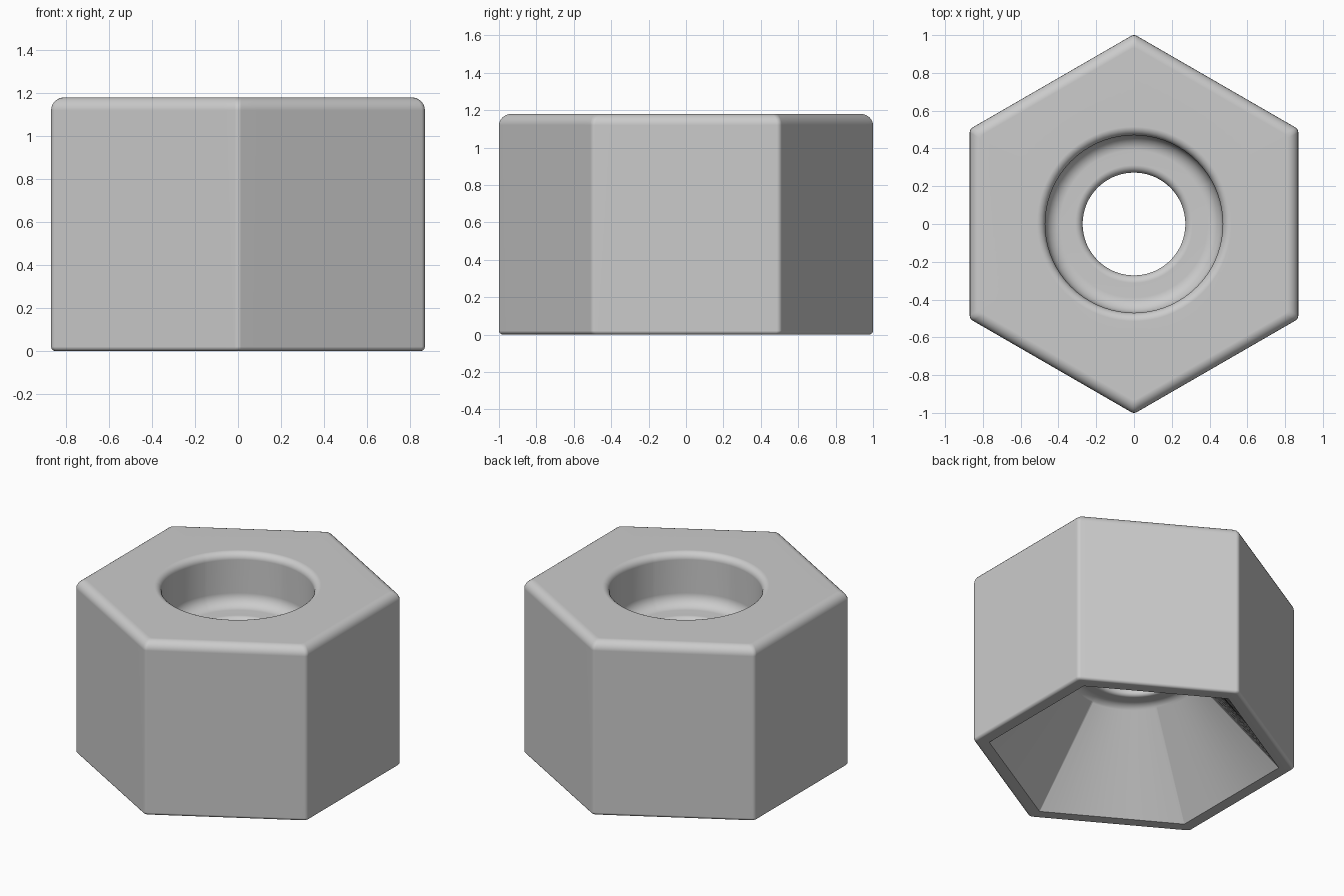
import bpy, bmesh
from math import sin, cos, radians, hypot

cube = bpy.data.objects.get("Cube")
if cube:
    bpy.data.objects.remove(cube, do_unlink=True)

HEIGHT = 1.18
APOTHEM = 0.87
FLAT_STEPS = 12


def hex_outline(apothem, rounding):
    """Hexagon with small rounded corners, one corner on the y axis."""
    pts = []
    reach = (apothem - rounding) / cos(radians(30))
    for k in range(6):
        corner = radians(30 + 60 * k)
        cx, cy = reach * cos(corner), reach * sin(corner)
        for turn in (-30, -15, 0, 15, 30):
            a = corner + radians(turn)
            pts.append((cx + rounding * cos(a), cy + rounding * sin(a)))
        # points along the flat to the next corner
        half = reach * sin(radians(30))
        mid = corner + radians(30)
        for i in range(1, FLAT_STEPS):
            s = half * (2 * i / FLAT_STEPS - 1)
            pts.append((apothem * cos(mid) - s * sin(mid),
                        apothem * sin(mid) + s * cos(mid)))
    return pts


OUTER = hex_outline(APOTHEM, 0.03)


def circle_outline(radius):
    """Circle whose points line up with those of the hexagon."""
    return [(x * radius / hypot(x, y), y * radius / hypot(x, y)) for x, y in OUTER]


def fillet(cx, cz, r, start, end, steps=6):
    """Round in the (radius, height) plane."""
    angles = [radians(start + (end - start) * i / steps) for i in range(steps + 1)]
    return [(cx + r * cos(a), cz + r * sin(a)) for a in angles]


# outer skin: bottom round, side, top round
skin = fillet(APOTHEM - 0.02, 0.02, 0.02, -90, 0, 4)
skin += fillet(APOTHEM - 0.06, HEIGHT - 0.06, 0.06, 0, 90)
# bore: rim round, pocket wall, floor round, through hole
bore = fillet(0.515, HEIGHT - 0.045, 0.045, 90, 180)
bore += fillet(0.39, 0.91, 0.08, 0, -90)
bore += fillet(0.312, 0.79, 0.04, 90, 180)
# lower hole edge, narrow ceiling and its round into the flare
bore += fillet(0.297, 0.605, 0.025, 180, 270, 4)
bore += fillet(0.345, 0.51, 0.07, 90, 35, 5)

rings = [(hex_outline(r, 0.03), z) for r, z in skin]
rings += [(circle_outline(r), z) for r, z in bore]
# the underside flares out from the round hole to a sharp hexagon
rings.append((hex_outline(0.784, 0.004), 0.0))

bm = bmesh.new()
loops = [[bm.verts.new((x, y, z)) for x, y in pts] for pts, z in rings]
for i, lower in enumerate(loops):
    upper = loops[(i + 1) % len(loops)]
    for j in range(len(lower)):
        n = (j + 1) % len(lower)
        bm.faces.new((lower[j], lower[n], upper[n], upper[j]))
bmesh.ops.recalc_face_normals(bm, faces=bm.faces)
mesh = bpy.data.meshes.new("hex_nut")
bm.to_mesh(mesh)
bm.free()

nut = bpy.data.objects.new("hex_nut", mesh)
bpy.context.collection.objects.link(nut)

grey = bpy.data.materials.new("plain_grey")
grey.use_nodes = True
colour = (0.6, 0.6, 0.6, 1)
grey.diffuse_color = colour
grey.node_tree.nodes["Principled BSDF"].inputs["Base Color"].default_value = colour
mesh.materials.append(grey)

# smooth rounds with flat-looking planes
bpy.ops.object.select_all(action='DESELECT')
nut.select_set(True)
bpy.context.view_layer.objects.active = nut
bpy.ops.object.shade_smooth_by_angle(angle=radians(35))
weighted = nut.modifiers.new("even_shading", 'WEIGHTED_NORMAL')
weighted.keep_sharp = True
